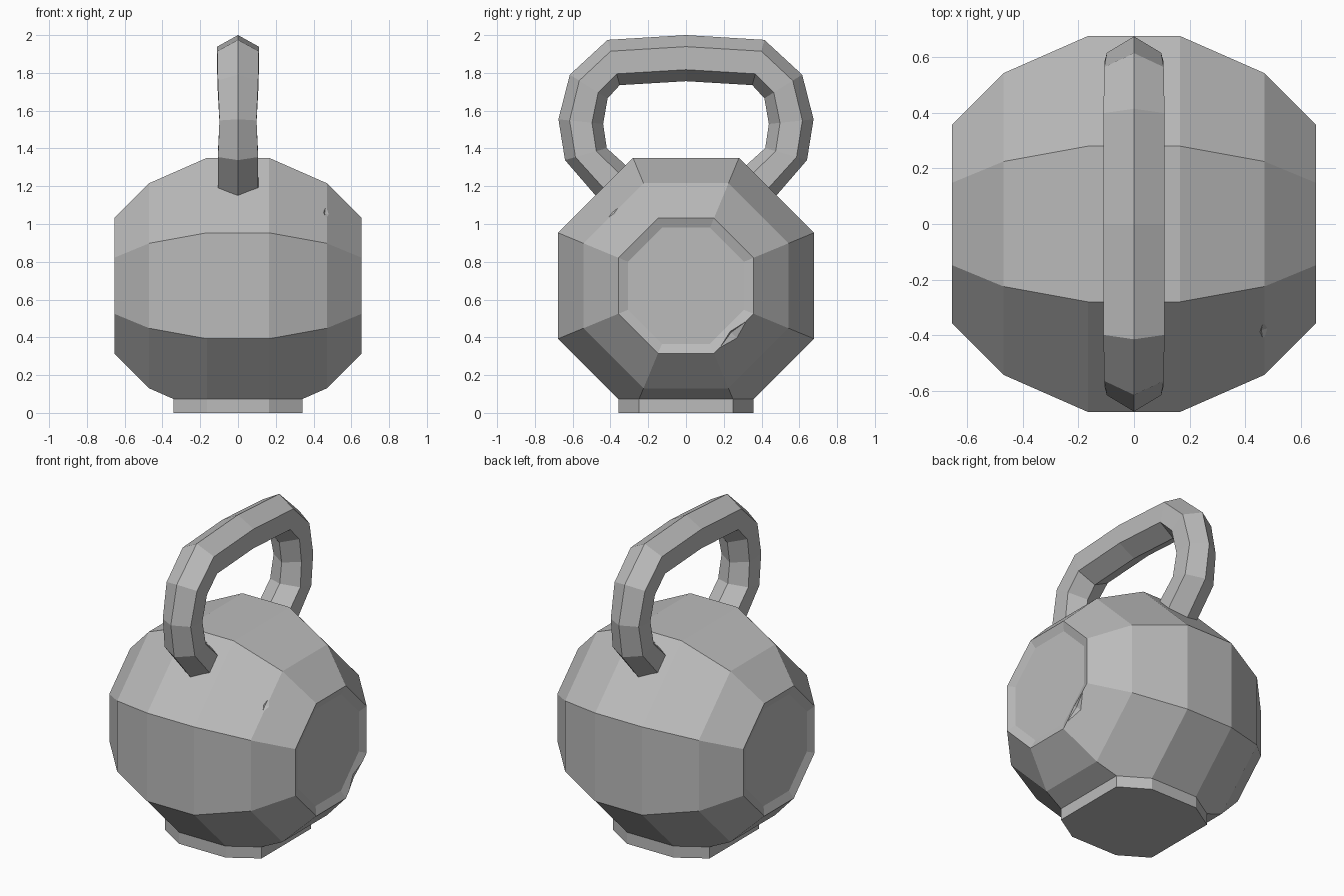
import bpy, bmesh, math
from mathutils import Vector, Matrix

if "Cube" in bpy.data.objects:
    bpy.data.objects.remove(bpy.data.objects["Cube"])

iron = bpy.data.materials.new("grey_iron")
iron.use_nodes = True
grey = (0.5, 0.5, 0.5, 1)
iron.diffuse_color = grey
iron.node_tree.nodes["Principled BSDF"].inputs["Base Color"].default_value = grey


def make_object(name, bm):
    bmesh.ops.recalc_face_normals(bm, faces=bm.faces)
    mesh = bpy.data.meshes.new(name)
    bm.to_mesh(mesh)
    bm.free()
    mesh.materials.append(iron)
    obj = bpy.data.objects.new(name, mesh)
    bpy.context.collection.objects.link(obj)
    return obj


def loft(bm, rings):
    """Bridge a list of vertex-position rings and cap both ends."""
    rows = [[bm.verts.new(p) for p in ring] for ring in rings]
    for a, b in zip(rows, rows[1:]):
        n = len(a)
        for i in range(n):
            bm.faces.new((a[i], a[(i + 1) % n], b[(i + 1) % n], b[i]))
    return [bm.faces.new(rows[0]), bm.faces.new(rows[-1])]


# Ball: octagonal rings strung along x
CENTRE_Z = 0.673
half = [(0.165, 0.677), (0.47, 0.543), (0.655, 0.358)]
stations = [(-x, a) for x, a in reversed(half)] + half


def octagon(x, apothem):
    r = apothem / math.cos(math.pi / 8)
    angles = [math.pi / 8 + k * math.pi / 4 for k in range(8)]
    return [(x, r * math.cos(t), CENTRE_Z + r * math.sin(t)) for t in angles]


bm = bmesh.new()
caps = loft(bm, [octagon(x, a) for x, a in stations])
bmesh.ops.recalc_face_normals(bm, faces=bm.faces)

# Shallow dished panels on both ends
bmesh.ops.inset_individual(bm, faces=caps, thickness=0.055, depth=-0.02)

# Slice the underside flat and extrude the cut outline down as a foot
cut = bmesh.ops.bisect_plane(bm, geom=bm.verts[:] + bm.edges[:] + bm.faces[:],
                             plane_co=(0, 0, 0.073), plane_no=(0, 0, -1),
                             clear_outer=True)
outline = [e for e in cut["geom_cut"] if isinstance(e, bmesh.types.BMEdge)]
foot = bmesh.ops.extrude_edge_only(bm, edges=outline)["geom"]
for v in foot:
    if isinstance(v, bmesh.types.BMVert):
        v.co.z = 0
bmesh.ops.contextual_create(bm, geom=[e for e in foot if isinstance(e, bmesh.types.BMEdge)])
ball = make_object("ball_body", bm)


# Two small chips knocked out of the ball's edges
def chip(name, centre, along, outward, size):
    x = Vector(along).normalized()
    z = Vector(outward).normalized()
    y = z.cross(x).normalized()
    z = x.cross(y)
    frame = Matrix((x, y, z)).transposed().to_4x4()
    bm = bmesh.new()
    bmesh.ops.create_uvsphere(bm, u_segments=4, v_segments=2, radius=1)
    bmesh.ops.transform(bm, verts=bm.verts, matrix=Matrix.Translation(centre)
                        @ frame @ Matrix.Diagonal((*size, 1)))
    cutter = make_object(name, bm)
    cutter.hide_render = True
    cutter.hide_viewport = True
    mod = ball.modifiers.new(name, "BOOLEAN")
    mod.operation = "DIFFERENCE"
    mod.solver = "EXACT"
    mod.object = cutter
    return cutter


cutters = [
    chip("shoulder_chip_cutter", (0.475, -0.395, 1.07), (0, -1, -1), (1, -0.8, 0.8), (0.13, 0.07, 0.025)),
    chip("rim_chip_cutter", (0.665, 0.255, 0.41), (0, 1, 1), (1, 0.5, -0.5), (0.145, 0.075, 0.04)),
]
bpy.context.view_layer.update()
carved = bpy.data.meshes.new_from_object(
    ball.evaluated_get(bpy.context.evaluated_depsgraph_get()))
ball.modifiers.clear()
ball.data = carved
for c in cutters:
    bpy.data.objects.remove(c)

# Handle: hexagonal bar swept along an arch in the yz plane
# each station: y, z, tilt of the outward direction (degrees), radius, half width
arch = [(0.30, 1.13, -45, 0.122, 0.108),
        (0.53, 1.37, -16, 0.115, 0.106),
        (0.557, 1.542, 6, 0.119, 0.098),
        (0.515, 1.728, 32, 0.118, 0.107),
        (0.383, 1.855, 75, 0.124, 0.11),
        (0, 1.878, 90, 0.122, 0.11)]
arch += [(-y, z, 180 - t, r, w) for y, z, t, r, w in reversed(arch[:-1])]


def hexagon(y, z, tilt, r, w):
    out = Vector((0, math.cos(math.radians(tilt)), math.sin(math.radians(tilt))))
    ring = []
    for k in range(6):
        a = k * math.pi / 3
        side = w * math.sin(a) / math.sin(math.pi / 3)
        ring.append(Vector((side, y, z)) + out * r * math.cos(a))
    return ring


bm = bmesh.new()
loft(bm, [hexagon(*s) for s in arch])
make_object("handle", bm)
